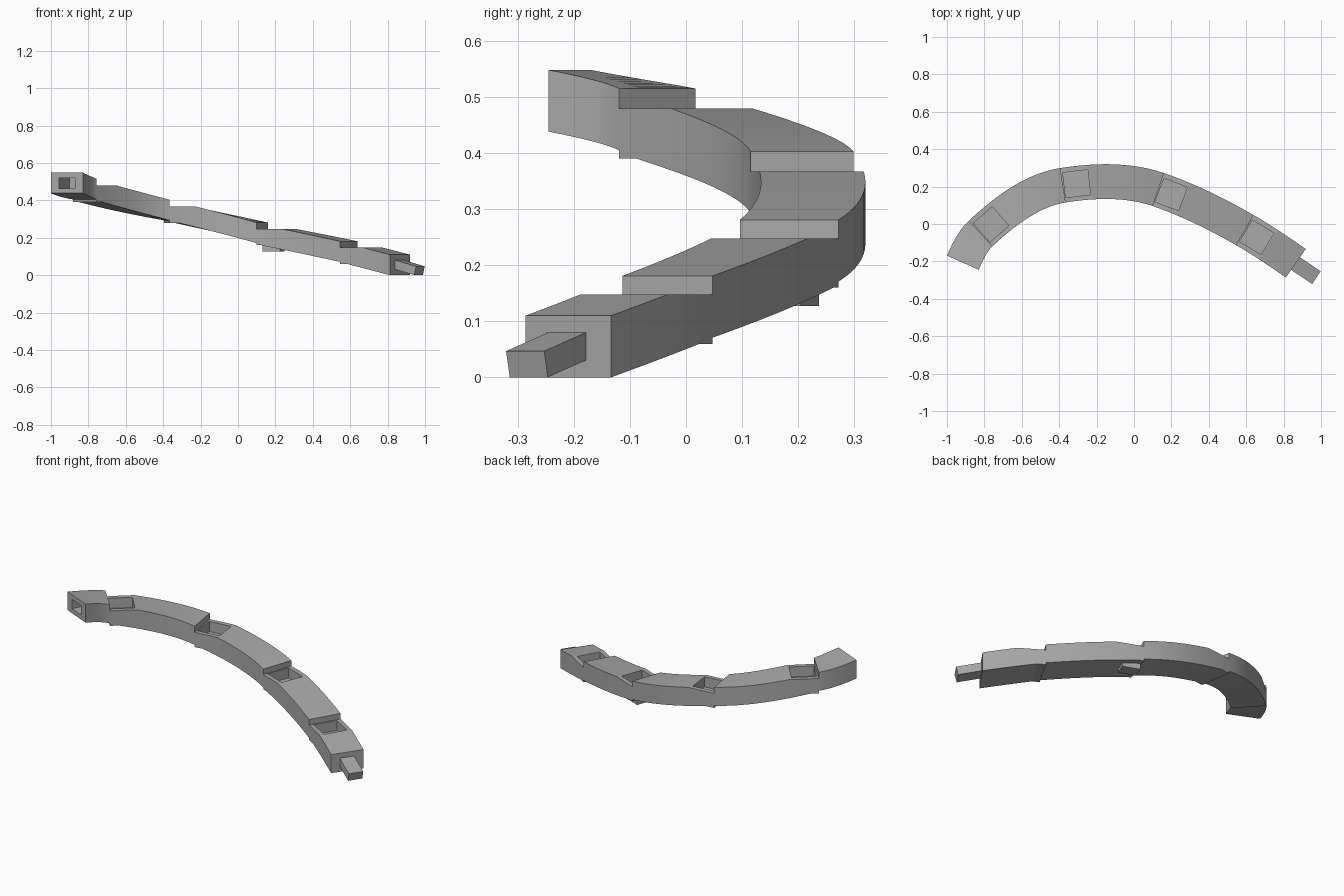
import bpy, bmesh, math
from mathutils import Vector

cube = bpy.data.objects.get("Cube")
if cube:
    bpy.data.objects.remove(cube)

grey = bpy.data.materials.new("plain_grey")
grey.use_nodes = True
colour = (0.4, 0.4, 0.4, 1)
grey.diffuse_color = colour
grey.node_tree.nodes["Principled BSDF"].inputs["Base Color"].default_value = colour

HALF = 0.093      # half width of the rail
DEPTH = 0.11      # height of the rail
FLAT = 0.15       # length of the level landing after each joint
STEPS = 24

# Joints on the centre line: x, y, direction of the outer side in degrees
JOINTS = [(-0.915, -0.207, 156), (-0.82, -0.051, 133), (-0.38, 0.207, 99),
          (0.13, 0.184, 71), (0.593, -0.033, 60), (0.865, -0.21, 55)]
# Segments: top at start, top at end, underside of the landing
HEIGHTS = [(0.548, 0.515, None), (0.479, 0.403, 0.39), (0.367, 0.281, 0.28),
           (0.248, 0.181, 0.16), (0.148, 0.11, 0.06)]


def tangent(angle):
    a = math.radians(angle - 90)
    return Vector((math.cos(a), math.sin(a)))


def sample(a, b, f):
    """Point and direction on the smooth path between two joints."""
    p, q = Vector(a[:2]), Vector(b[:2])
    length = (q - p).length
    m, n = tangent(a[2]) * length, tangent(b[2]) * length
    g = 1 - f
    pos = p * (g * g * (1 + 2 * f)) + q * (f * f * (3 - 2 * f)) + m * (f * g * g) - n * (f * f * g)
    slope = (q - p) * (6 * f * g) + m * (g * (1 - 3 * f)) + n * (f * (3 * f - 2))
    return pos, slope.normalized()


def finish(bm, name):
    bmesh.ops.recalc_face_normals(bm, faces=bm.faces)
    mesh = bpy.data.meshes.new(name)
    bm.to_mesh(mesh)
    bm.free()
    mesh.materials.append(grey)
    ob = bpy.data.objects.new(name, mesh)
    bpy.context.collection.objects.link(ob)
    return ob


def box(name, centre, size, heading, pitch=0):
    bm = bmesh.new()
    bmesh.ops.create_cube(bm, size=1)
    bmesh.ops.scale(bm, vec=size, verts=bm.verts)
    ob = finish(bm, name)
    ob.location = centre
    ob.rotation_euler = (0, math.radians(pitch), math.radians(heading))
    return ob


def activate(ob):
    bpy.ops.object.select_all(action='DESELECT')
    ob.select_set(True)
    bpy.context.view_layer.objects.active = ob


def cut(ob, cutter):
    cutter.hide_render = True
    mod = ob.modifiers.new("cut", 'BOOLEAN')
    mod.operation = 'DIFFERENCE'
    mod.solver = 'EXACT'
    mod.object = cutter
    bpy.context.view_layer.update()
    activate(ob)
    bpy.ops.object.modifier_apply(modifier=mod.name)
    bpy.data.objects.remove(cutter)


def rail_segment(name, a, b, start, end, under):
    """Curved rail: a level landing, then a steady slope to the next joint."""
    length = (Vector(b[:2]) - Vector(a[:2])).length * 1.02
    flat = FLAT / length if under is not None else 0
    fall = (end - start) / (1 - flat)
    stops = {i / STEPS for i in range(STEPS + 1)} | {flat}
    if under is not None:
        stops.add(max(0, flat + (under + DEPTH - start) / fall))
    bm = bmesh.new()
    rings = []
    for f in sorted(stops):
        pos, d = sample(a, b, f)
        side = Vector((-d.y, d.x)) * HALF
        line = start + fall * (f - flat)
        top = min(start, line)
        low = line - DEPTH if under is None else min(under, line - DEPTH)
        corners = ((side, top), (-side, top), (-side, low), (side, low))
        rings.append([bm.verts.new((*(pos + s), z)) for s, z in corners])
    for r, s in zip(rings, rings[1:]):
        for i in range(4):
            j = (i + 1) % 4
            bm.faces.new((r[i], r[j], s[j], s[i]))
    bm.faces.new(rings[0])
    bm.faces.new(rings[-1])
    return finish(bm, name)


# Rail segments, each landing with a square pocket
for k, (start, end, under) in enumerate(HEIGHTS):
    a, b = JOINTS[k], JOINTS[k + 1]
    rail = rail_segment(f"rail_segment_{k + 1}", a, b, start, end, under)
    if under is None:
        # Socket in the upper end face
        pos = Vector(a[:2]) + tangent(a[2]) * 0.04
        cut(rail, box("socket_cutter", (*pos, 0.492), (0.2, 0.093, 0.055), a[2] - 90))
    else:
        pos, d = sample(a, b, 0.072 / (FLAT * 3.4))
        pos = Vector(a[:2]) + d * 0.074
        heading = math.degrees(math.atan2(d.y, d.x))
        cut(rail, box("pocket_cutter", (*pos, start), (0.134, 0.134, 0.12), heading))
    activate(rail)
    bpy.ops.object.shade_smooth_by_angle(angle=math.radians(10))

# Tenon on the lower end and the peg showing under the middle joint
box("end_tenon", (0.906, -0.24, 0.043), (0.16, 0.082, 0.048), -34, 14)
box("under_peg", (0.19, 0.187, 0.147), (0.1, 0.07, 0.04), -20)
